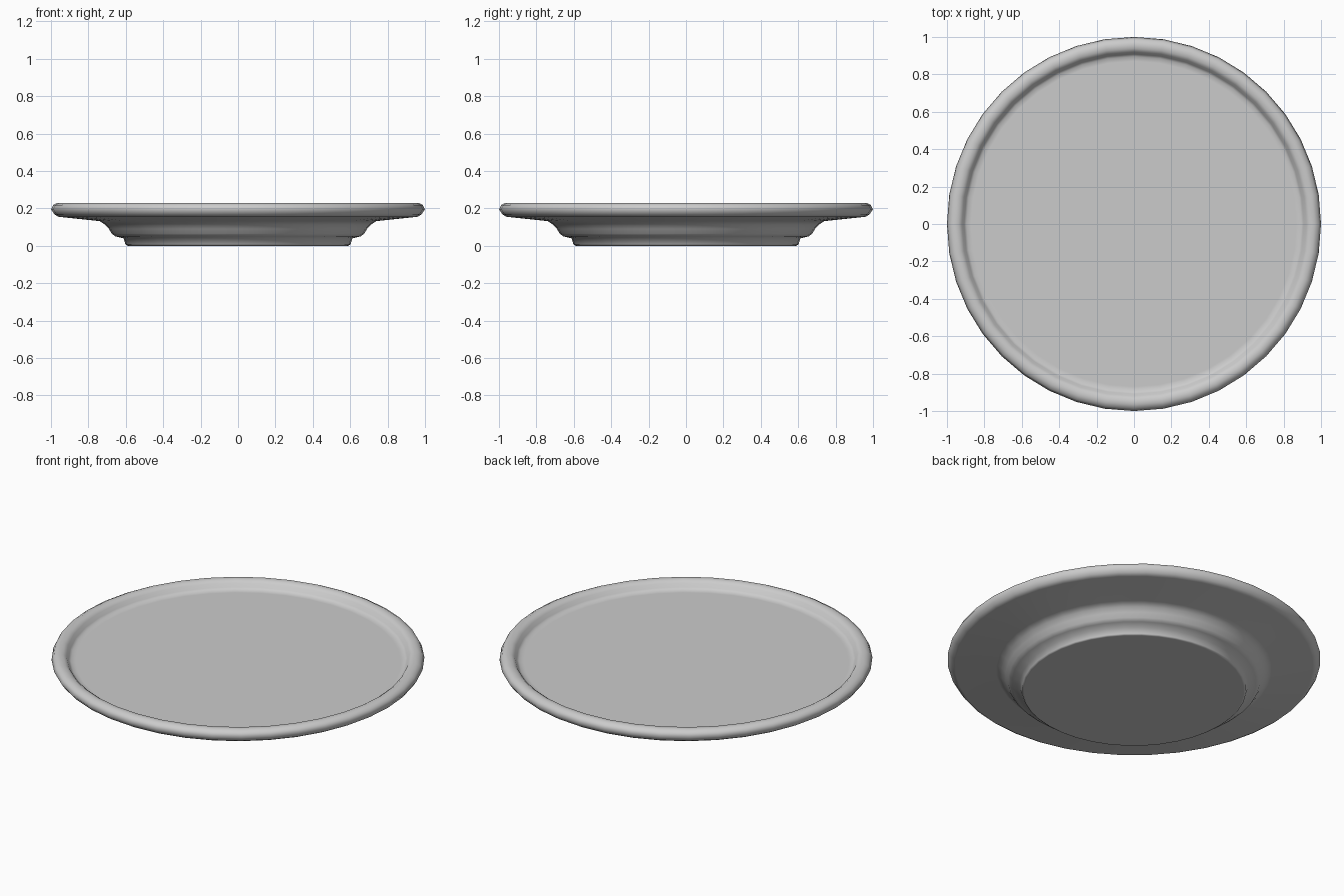
import bpy
import bmesh
import math

cube = bpy.data.objects.get("Cube")
if cube:
    bpy.data.objects.remove(cube, do_unlink=True)

SEGMENTS = 40

# Plain grey glaze
grey = bpy.data.materials.new("light_grey")
grey.use_nodes = True
colour = (0.6, 0.6, 0.6, 1)
grey.diffuse_color = colour
grey.node_tree.nodes["Principled BSDF"].inputs["Base Color"].default_value = colour

# Half cross-sections as (radius, height)
foot = [(0.59, 0), (0.602, 0.008), (0.612, 0.04)]
underside = [(0.655, 0.05), (0.675, 0.065), (0.69, 0.09), (0.71, 0.112), (0.74, 0.132)]
rim = [(0.96, 0.155), (0.982, 0.168), (1.0, 0.195), (0.988, 0.218),
       (0.965, 0.23), (0.938, 0.228), (0.92, 0.215)]
well = [(0.908, 0.195), (0.895, 0.185), (0.87, 0.181)]
profile = foot + underside + rim + well


def lathe(name, points, material):
    """Turn a cross-section around z and cap both ends."""
    bm = bmesh.new()
    rings = []
    for radius, height in points:
        angles = [2 * math.pi * i / SEGMENTS for i in range(SEGMENTS)]
        rings.append([bm.verts.new((radius * math.cos(a), radius * math.sin(a), height))
                      for a in angles])
    for low, high in zip(rings, rings[1:]):
        for i in range(SEGMENTS):
            j = (i + 1) % SEGMENTS
            bm.faces.new((low[i], low[j], high[j], high[i]))
    bm.faces.new(reversed(rings[0]))
    bm.faces.new(rings[-1])
    bmesh.ops.recalc_face_normals(bm, faces=bm.faces)
    mesh = bpy.data.meshes.new(name)
    bm.to_mesh(mesh)
    bm.free()
    mesh.materials.append(material)
    obj = bpy.data.objects.new(name, mesh)
    bpy.context.collection.objects.link(obj)
    return obj


# Plate with foot, flared underside, rounded rim and flat well
plate = lathe("plate", profile, grey)
bpy.ops.object.select_all(action='DESELECT')
plate.select_set(True)
bpy.context.view_layer.objects.active = plate
bpy.ops.object.shade_smooth_by_angle(angle=math.radians(75))

# Weighted normals keep the large flat areas evenly shaded
weighted = plate.modifiers.new("even_shading", 'WEIGHTED_NORMAL')
weighted.keep_sharp = True
